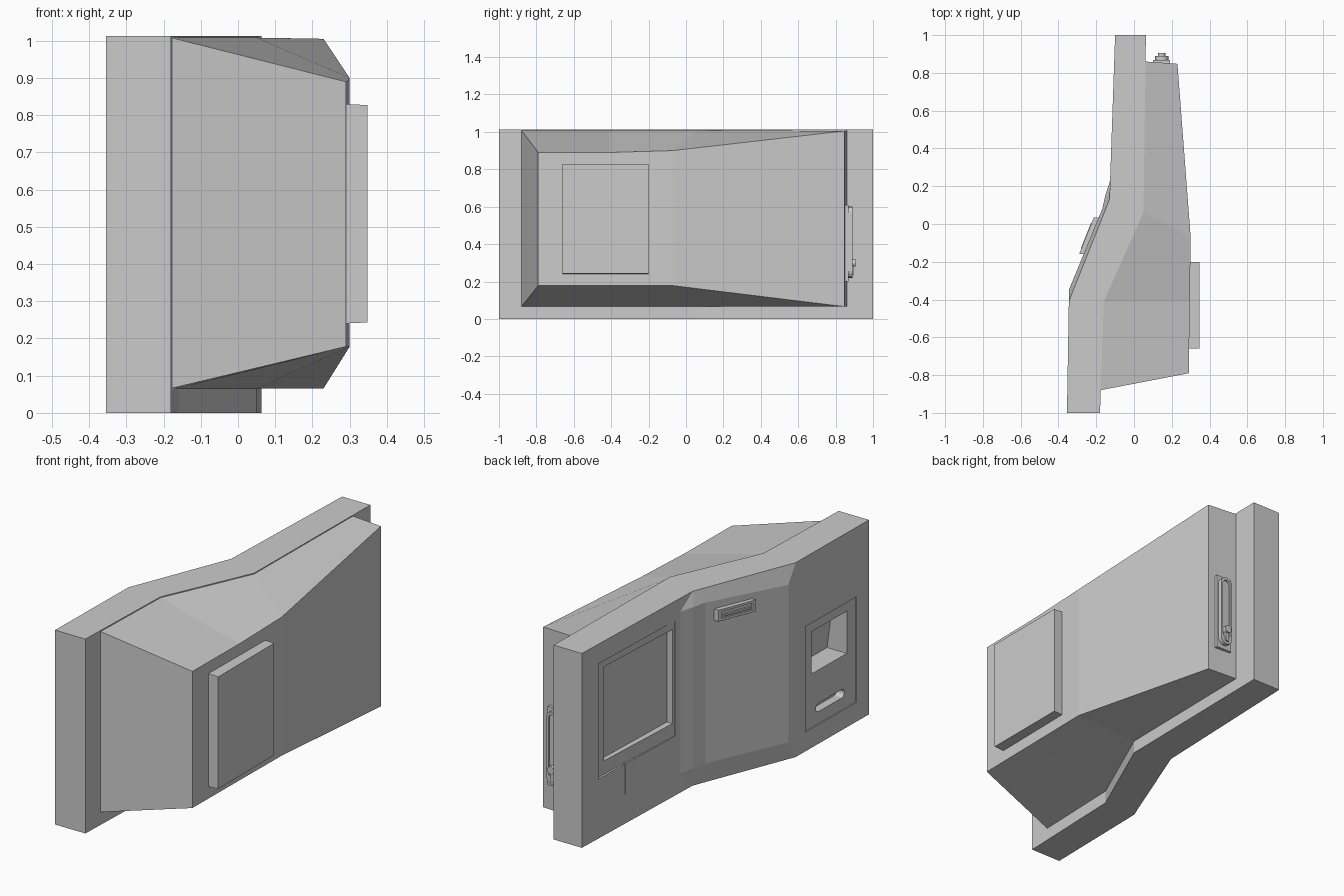
import bpy, bmesh, math

if "Cube" in bpy.data.objects:
    bpy.data.objects.remove(bpy.data.objects["Cube"])

TOP = 1.013
FACE = [(-1.0, -0.355), (-0.41, -0.345), (0.13, -0.13), (1.0, -0.10)]   # (y, x) of user side
BACK = [(1.0, 0.063), (0.06, 0.05), (-0.41, -0.16), (-1.0, -0.18)]      # (y, x) of rear side


def make(name, verts, faces):
    bm = bmesh.new()
    vs = [bm.verts.new(v) for v in verts]
    for f in faces:
        bm.faces.new([vs[i] for i in f])
    bmesh.ops.recalc_face_normals(bm, faces=bm.faces)
    me = bpy.data.meshes.new(name)
    bm.to_mesh(me)
    bm.free()
    ob = bpy.data.objects.new(name, me)
    bpy.context.collection.objects.link(ob)
    return ob


def loft(name, a, b):
    """Closed solid between two matching outlines."""
    n = len(a)
    faces = [tuple(range(n)), tuple(range(n, 2 * n))]
    faces += [(i, (i + 1) % n, n + (i + 1) % n, n + i) for i in range(n)]
    return make(name, a + b, faces)


def face_x(y):
    for (y0, x0), (y1, x1) in zip(FACE, FACE[1:]):
        if y <= y1 or y1 == 1.0:
            return x0 + (x1 - x0) * (y - y0) / (y1 - y0)


def rect(a0, a1, b0, b1):
    return [(a0, b0), (a1, b0), (a1, b1), (a0, b1)]


def stadium(cu, cv, hu, hv, seg=8):
    """Rounded slot outline, half sizes hu, hv."""
    r = min(hu, hv)
    pts = []
    for i in range(2 * seg + 2):
        k = i - (i > seg)
        t = math.pi * k / seg + (0 if hv > hu else -math.pi / 2)
        s = 1 if i <= seg else -1
        du, dv = (0, s * (hv - r)) if hv > hu else (s * (hu - r), 0)
        pts.append((cu + du + r * math.cos(t), cv + dv + r * math.sin(t)))
    return pts


def slab(name, pts, d0, d1):
    """Prism of a (y, z) outline following the user face; depth is positive inward."""
    d1 = d1 if isinstance(d1, list) else [d1] * len(pts)
    return loft(name, [(face_x(y) + d0, y, z) for y, z in pts],
                [(face_x(y) + d, y, z) for (y, z), d in zip(pts, d1)])


def slab_y(name, pts, y0, y1):
    return loft(name, [(x, y0, z) for x, z in pts], [(x, y1, z) for x, z in pts])


def cut(ob, cutter):
    cutter.hide_render = True
    m = ob.modifiers.new("cut", 'BOOLEAN')
    m.operation, m.solver, m.object = 'DIFFERENCE', 'EXACT', cutter
    bpy.context.view_layer.objects.active = ob
    bpy.ops.object.modifier_apply(modifier=m.name)
    bpy.data.objects.remove(cutter)


# Fascia: folded thick wall panel
plan = [(x, y) for y, x in FACE + BACK]
fascia = loft("fascia", [(x, y, 0) for x, y in plan], [(x, y, TOP) for x, y in plan])

# Recesses in the fascia: screen bezel, screen, narrow slot, dispenser plate, tray, exit slot
cut(fascia, slab("cutter", rect(0.27, 0.87, 0.31, 0.91), -0.05, [0.003, 0.012, 0.012, 0.003]))
cut(fascia, slab("cutter", rect(0.285, 0.81, 0.38, 0.87), -0.05, 0.035))
cut(fascia, slab("cutter", rect(0.657, 0.663, 0.15, 0.315), -0.05, 0.02))
cut(fascia, slab("cutter", rect(-0.90, -0.49, 0.10, 0.65), -0.05, 0.006))
cut(fascia, slab("cutter", rect(-0.83, -0.547, 0.38, 0.60), -0.05, [0.12, 0.12, 0.09, 0.09]))
cut(fascia, slab("cutter", stadium(-0.695, 0.185, 0.115, 0.022), -0.05, 0.05))

# Centre panel: raised on the slanted face, with bevelled strips all round
outline = [(-0.12, 0.228, 0.10, 0.943), (-0.12, 0.13, 0.0, TOP), (-0.335, -0.41, 0.0, TOP)]
ring = [(-0.127, 0.228, 0.102, 0.943), (-0.151, 0.153, 0.105, 0.945),
        (-0.168, 0.08, 0.106, 0.945), (-0.345, -0.35, 0.10, 0.92)]
corner = [(-0.13, 0.13), (-0.345, -0.41)]
verts = [p for x, y, lo, hi in ring for p in ((x, y, lo), (x, y, hi))]
verts += [p for x, y in corner for p in ((x, y, 0.001), (x, y, TOP - 0.001))]
faces = [(0, 2, 3, 1), (2, 4, 5, 3), (4, 6, 7, 5), (6, 10, 11, 7),
         (0, 2, 8), (2, 4, 8), (4, 6, 10, 8), (1, 3, 9), (3, 5, 9), (5, 7, 11, 9),
         (0, 8, 9, 1), (8, 10, 11, 9)]
make("centre_panel", verts, faces)

# Card reader: raised frame with a stepped slot
reader = slab("card_reader", rect(-0.16, 0.035, 0.84, 0.90), 0.0, -0.045)
cut(reader, slab("cutter", rect(-0.145, 0.02, 0.853, 0.888), -0.10, -0.038))
slab("card_slot_lip", rect(-0.13, 0.005, 0.862, 0.872), -0.03, -0.048)

# Rear cabinet: from a full-height rim to a smaller back door
inner = [(-0.178, -0.88), (-0.16, -0.41), (0.05, 0.06), (0.06, 0.86)]
outer = [(0.29, -0.79, 0.178, 0.89), (0.295, -0.41, 0.178, 0.89),
         (0.30, -0.07, 0.178, 0.90), (0.23, 0.848, 0.066, 1.005)]
verts = [p for x, y in inner for p in ((x, y, 0.066), (x, y, 1.008))]
verts += [p for x, y, lo, hi in outer for p in ((x, y, lo), (x, y, hi))]
faces = [(0, 1, 9, 8), (6, 7, 15, 14)]
for i in (0, 2, 4):
    a, b = i, i + 8
    faces += [(a, a + 2, a + 3, a + 1), (b, b + 2, b + 3, b + 1),
              (a, a + 2, b + 2, b), (a + 1, a + 3, b + 3, b + 1)]
make("rear_cabinet", verts, faces)

# Service box on the back door
loft("service_box", [(0.28, y, z) for y, z in rect(-0.66, -0.20, 0.24, 0.83)],
     [(0.348, y, z) for y, z in rect(-0.66, -0.20, 0.243, 0.827)])

# Swing handle lock on the cabinet side
slab_y("lock_plate", rect(0.10, 0.19, 0.20, 0.61), 0.845, 0.868)
handle = slab_y("lock_handle", stadium(0.147, 0.41, 0.035, 0.19), 0.86, 0.89)
cut(handle, slab_y("cutter", stadium(0.147, 0.42, 0.023, 0.165), 0.88, 0.92))
slab_y("lock_hub", stadium(0.147, 0.30, 0.0199, 0.02), 0.87, 0.905)
slab_y("lock_lever", rect(0.137, 0.157, 0.235, 0.30), 0.87, 0.897)
